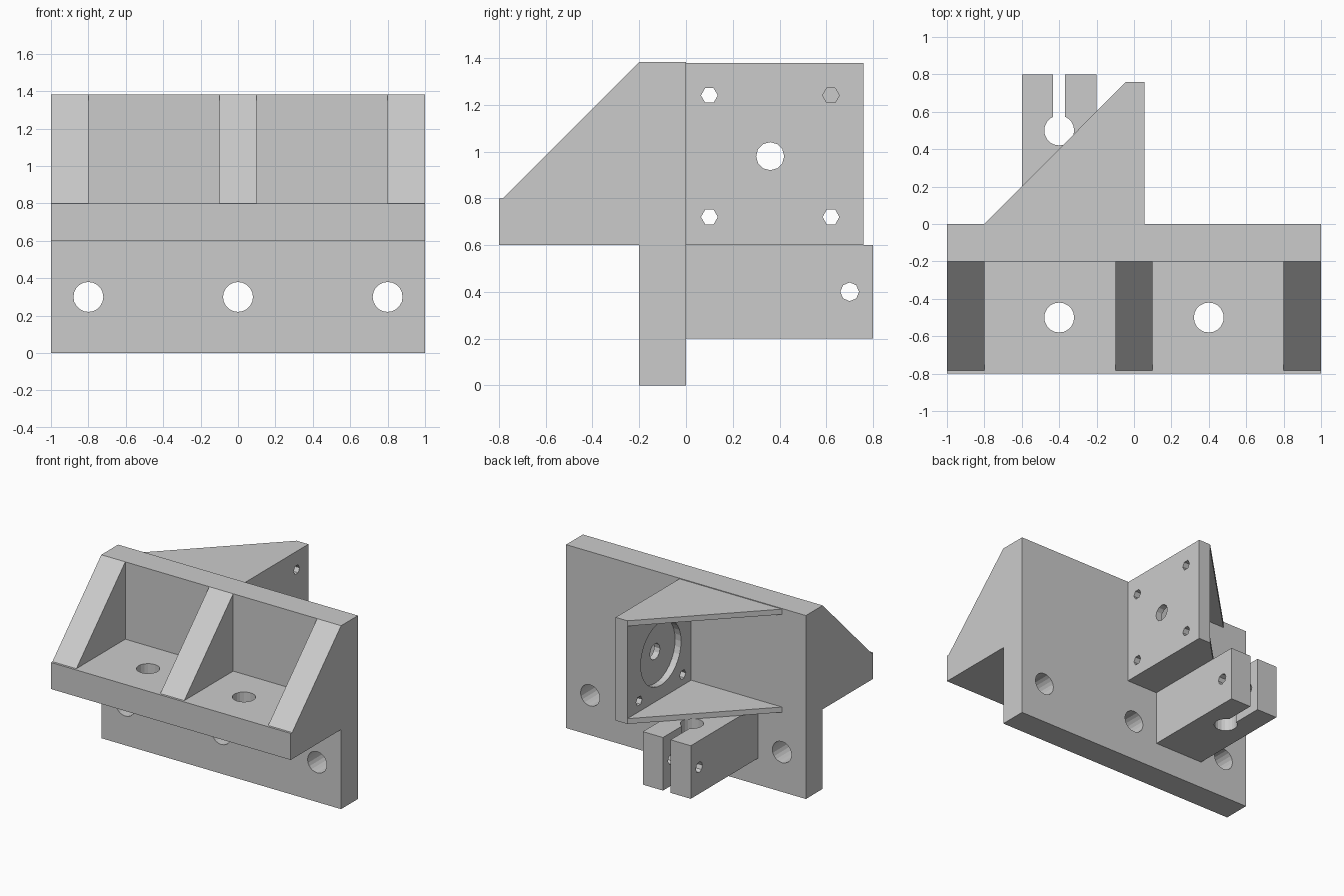
import bpy, bmesh, math

if "Cube" in bpy.data.objects:
    bpy.data.objects.remove(bpy.data.objects["Cube"])

grey = bpy.data.materials.new("light grey plastic")
grey.diffuse_color = (0.6, 0.6, 0.6, 1)
grey.use_nodes = True
grey.node_tree.nodes["Principled BSDF"].inputs["Base Color"].default_value = grey.diffuse_color


def prism(name, pts, axis, lo, hi):
    """Extrude a 2D outline along an axis (x: y,z / y: x,z / z: x,y)."""
    def place(p, t):
        return {"x": (t, *p), "y": (p[0], t, p[1]), "z": (*p, t)}[axis]
    bm = bmesh.new()
    a = [bm.verts.new(place(p, lo)) for p in pts]
    b = [bm.verts.new(place(p, hi)) for p in pts]
    bm.faces.new(a)
    bm.faces.new(b)
    for i in range(len(pts)):
        j = (i + 1) % len(pts)
        bm.faces.new((a[i], a[j], b[j], b[i]))
    bmesh.ops.recalc_face_normals(bm, faces=bm.faces[:])
    mesh = bpy.data.meshes.new(name)
    bm.to_mesh(mesh)
    bm.free()
    mesh.materials.append(grey)
    ob = bpy.data.objects.new(name, mesh)
    bpy.context.collection.objects.link(ob)
    return ob


def rect(u0, u1, v0, v1):
    return [(u0, v0), (u1, v0), (u1, v1), (u0, v1)]


def circle(u, v, r, n):
    return [(u + r * math.cos(math.tau * i / n), v + r * math.sin(math.tau * i / n))
            for i in range(n)]


def combine(ob, tool, op="DIFFERENCE"):
    """Apply a boolean and discard the tool object."""
    tool.hide_render = True
    m = ob.modifiers.new("bool", "BOOLEAN")
    m.operation, m.object, m.solver = op, tool, "EXACT"
    bpy.context.view_layer.objects.active = ob
    bpy.ops.object.modifier_apply(modifier=m.name)
    bpy.data.objects.remove(tool)


def finish(ob):
    """Merge coplanar fragments and shade the bores smoothly."""
    bm = bmesh.new()
    bm.from_mesh(ob.data)
    bmesh.ops.remove_doubles(bm, verts=bm.verts[:], dist=1e-5)
    bmesh.ops.dissolve_limit(bm, angle_limit=0.01, verts=bm.verts[:], edges=bm.edges[:])
    bm.to_mesh(ob.data)
    bm.free()


TOP = 1.383

# Back plate and shelf as one T-like side profile
bracket = prism("angle_bracket", [(0, 0), (0, TOP), (-0.2, TOP), (-0.2, 0.8), (-0.8, 0.8),
                                  (-0.8, 0.6), (-0.2, 0.6), (-0.2, 0)], "x", -1, 1)
# Three sloped ribs above the shelf
for x0, x1 in ((-1, -0.8), (-0.1, 0.1), (0.8, 1)):
    rib = prism("rib", [(-0.783, 0.8), (-0.2, 0.8), (-0.2, TOP)], "x", x0, x1)
    combine(bracket, rib, "UNION")
# Bolt holes in the plate and in the shelf
for x in (-0.8, 0, 0.8):
    combine(bracket, prism("cut", circle(x, 0.3, 0.08, 20), "y", -0.3, 0.1))
for x in (-0.4, 0.4):
    combine(bracket, prism("cut", circle(x, -0.5, 0.08, 20), "z", 0.5, 0.9))
finish(bracket)

# Motor mount: wedge hollowed out to leave a plate and two thin webs
X0, X1 = -0.043, 0.055
mount = prism("motor_mount", [(-0.8, 0), (X1, 0), (X1, 0.76), (X0, 0.76)], "z", 0.6, 1.378)
combine(mount, prism("cut", rect(-0.1, 1, 0.64, 1.338), "x", -1, X0))
# Round recess, shaft hole and four screw holes
combine(mount, prism("cut", circle(0.36, 0.98, 0.24, 32), "x", -0.2, X0 + 0.05))
combine(mount, prism("cut", circle(0.36, 0.98, 0.06, 12), "x", -0.2, 0.2))
for y in (0.1, 0.62):
    for z in (0.72, 1.24):
        combine(mount, prism("cut", circle(y, z, 0.036, 6), "x", -0.2, 0.2))
finish(mount)

# Split rod clamp with its bore, slit and cross screw hole
clamp = prism("rod_clamp", rect(-0.6, -0.2, 0, 0.8), "z", 0.2, 0.6)
combine(clamp, prism("cut", circle(-0.4, 0.5, 0.08, 20), "z", 0.1, 0.7))
combine(clamp, prism("cut", rect(-0.432, -0.368, 0.5, 0.9), "z", 0.1, 0.7))
combine(clamp, prism("cut", circle(0.7, 0.4, 0.04, 8), "x", -0.7, -0.1))
finish(clamp)
